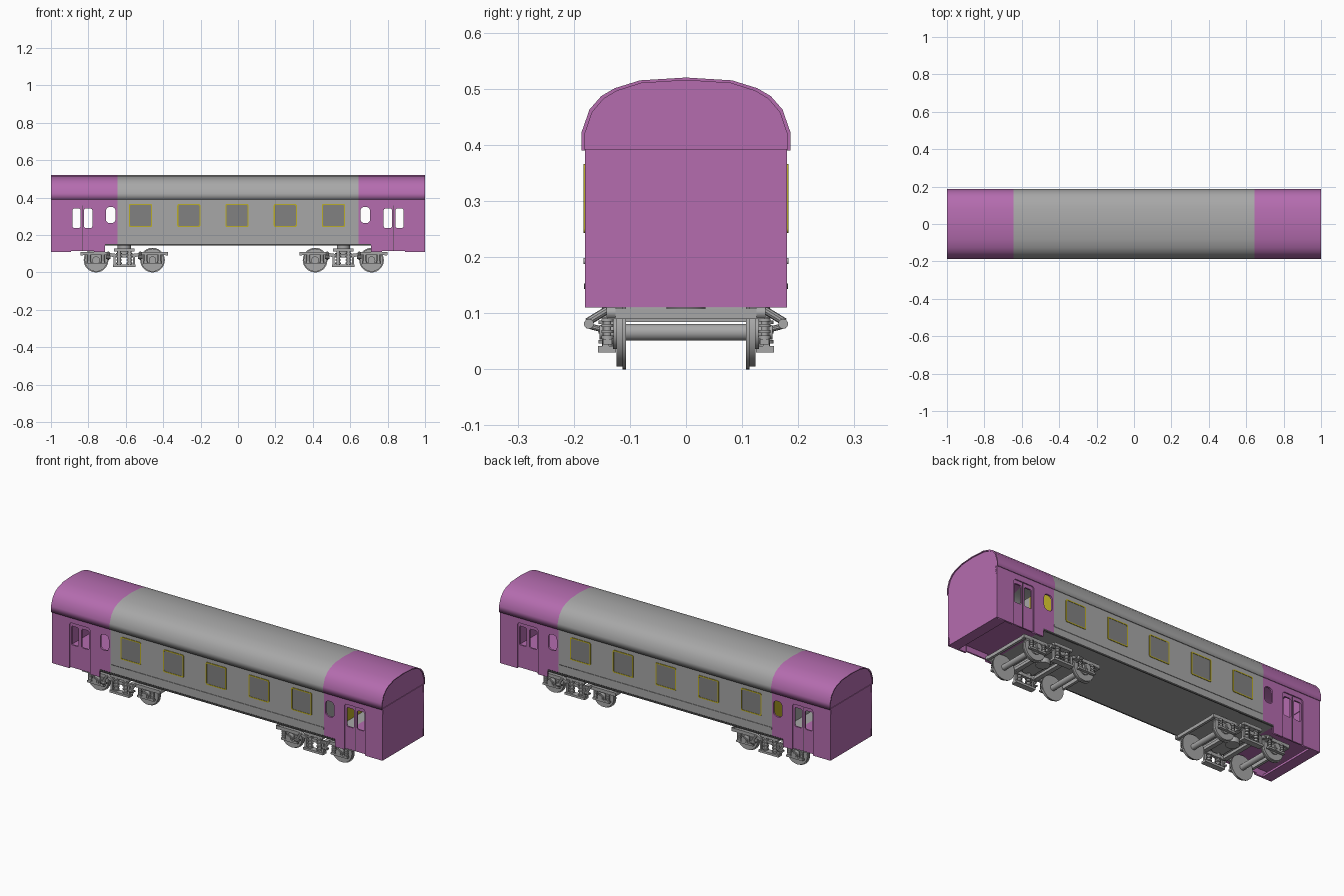
import bpy, bmesh, math
from mathutils import Matrix, Vector

cube = bpy.data.objects.get("Cube")
if cube:
    bpy.data.objects.remove(cube, do_unlink=True)


def material(name, rgb):
    m = bpy.data.materials.new(name)
    m.use_nodes = True
    m.diffuse_color = (*rgb, 1)
    m.node_tree.nodes["Principled BSDF"].inputs["Base Color"].default_value = (*rgb, 1)
    return m


PURPLE = material("purple paint", (0.46, 0.15, 0.43))
GREY = material("light grey", (0.39, 0.39, 0.39))
PANE = material("window grey", (0.22, 0.22, 0.22))
YELLOW = material("yellow trim", (0.5, 0.42, 0.02))
DARK = material("dark grey", (0.06, 0.06, 0.06))


def add(name, bm, mat, smooth=False):
    bmesh.ops.recalc_face_normals(bm, faces=bm.faces)
    me = bpy.data.meshes.new(name)
    bm.to_mesh(me)
    bm.free()
    me.materials.append(mat)
    ob = bpy.data.objects.new(name, me)
    bpy.context.collection.objects.link(ob)
    if smooth:
        bpy.context.view_layer.objects.active = ob
        ob.select_set(True)
        bpy.ops.object.shade_smooth_by_angle(angle=math.radians(35))
        ob.select_set(False)
    return ob


def box(name, x, y, z, mat):
    bm = bmesh.new()
    bmesh.ops.create_cube(bm, size=1)
    for v in bm.verts:
        v.co = [a[0] + (c + 0.5) * (a[1] - a[0]) for a, c in zip((x, y, z), v.co)]
    return add(name, bm, mat)


def rod(name, parts, mat, sides=24):
    """Cylinders given as (start, end, radius), joined in one object."""
    bm = bmesh.new()
    for a, b, r in parts:
        a, b = Vector(a), Vector(b)
        turn = (b - a).to_track_quat("Z", "Y").to_matrix().to_4x4()
        bmesh.ops.create_cone(bm, cap_ends=True, segments=sides, radius1=r, radius2=r,
                              depth=(b - a).length,
                              matrix=Matrix.Translation((a + b) / 2) @ turn)
    return add(name, bm, mat, True)


def plate(name, loops, axis, lo, hi, mat):
    """Flat outline with holes, extruded along x or y between lo and hi."""
    cu = bpy.data.curves.new(name, "CURVE")
    cu.dimensions, cu.fill_mode = "2D", "BOTH"
    cu.extrude = abs(hi - lo) / 2
    for pts in loops:
        sp = cu.splines.new("POLY")
        sp.points.add(len(pts) - 1)
        for p, (u, v) in zip(sp.points, pts):
            p.co = (u, v, 0, 1)
        sp.use_cyclic_u = True
    tmp = bpy.data.objects.new(name, cu)
    bpy.context.collection.objects.link(tmp)
    bpy.context.view_layer.update()
    me = bpy.data.meshes.new_from_object(tmp)
    bm = bmesh.new()
    bm.from_mesh(me)
    bpy.data.objects.remove(tmp)
    bpy.data.curves.remove(cu)
    bpy.data.meshes.remove(me)
    mid = (lo + hi) / 2
    for v in bm.verts:
        u, w, d = v.co
        v.co = (u, mid + d, w) if axis == "y" else (mid + d, u, w)
    bmesh.ops.remove_doubles(bm, verts=bm.verts, dist=0.00002)
    return add(name, bm, mat)


def rounded(x0, x1, z0, z1, r, n=4):
    pts = []
    corners = ((x1 - r, z1 - r), (x0 + r, z1 - r), (x0 + r, z0 + r), (x1 - r, z0 + r))
    for k, (cx, cz) in enumerate(corners):
        for i in range(n + 1):
            a = math.pi / 2 * (k + i / n)
            pts.append((cx + r * math.cos(a), cz + r * math.sin(a)))
    return pts


def rect(x0, x1, z0, z1):
    return [(x0, z0), (x1, z0), (x1, z1), (x0, z1)]


def flip(pts, s):
    return [(s * u, v) for u, v in pts]


# Roof shell: one profile, three coloured lengths
half = [(0.186, 0.39), (0.186, 0.423), (0.172, 0.463), (0.151, 0.487),
        (0.127, 0.501), (0.082, 0.515), (0, 0.52)]
arch = half + flip(half[-2::-1], -1)
inner = [(u * 0.972, v - 0.005 if v > 0.4 else v) for u, v in arch]
shell = arch + inner[::-1]
plate("roof_middle", [shell], "x", -0.645, 0.645, GREY)
for s in (1, -1):
    plate("roof_end", [shell], "x", s * 0.645, s, PURPLE)
    plate("end_arch", [inner], "x", s * 0.985, s * 0.996, PURPLE)
    box("end_wall", sorted((s * 0.988, s * 0.999)), (-0.18, 0.18), (0.11, 0.393), PURPLE)

# Side walls, doors and windows
end_outline = [(0.645, 0.392), (0.999, 0.392), (0.999, 0.11), (0.893, 0.11), (0.893, 0.35),
               (0.885, 0.36), (0.777, 0.36), (0.769, 0.35), (0.769, 0.11),
               (0.711, 0.11), (0.711, 0.145), (0.645, 0.145)]
oval = rounded(0.655, 0.706, 0.264, 0.35, 0.02)
for side in (1, -1):
    def wall(name, loops, near, far, mat):
        lo, hi = sorted((side * near, side * far))
        plate(name, loops, "y", lo, hi, mat)

    wall("side_wall", [rect(-0.645, 0.645, 0.145, 0.392)], 0.17, 0.18, GREY)
    wall("side_moulding", [rect(-0.645, 0.645, 0.188, 0.198)], 0.18, 0.183, GREY)
    wall("sill_strip", [rect(-0.711, 0.711, 0.143, 0.153)], 0.178, 0.182, DARK)
    for s in (1, -1):
        wall("end_side_wall", [flip(end_outline, s), flip(oval, s)], 0.17, 0.18, PURPLE)
        panes = [rounded(0.779, 0.823, 0.238, 0.341, 0.008),
                 rounded(0.842, 0.885, 0.238, 0.341, 0.008)]
        wall("door", [flip(p, s) for p in [rect(0.765, 0.897, 0.115, 0.362)] + panes],
             0.166, 0.174, PURPLE)
        wall("door_seam", [rect(s * 0.833 - 0.001, s * 0.833 + 0.001, 0.115, 0.358)],
             0.174, 0.1745, DARK)
    for i in range(5):
        c = -0.521 + 0.258 * i
        hole = rounded(c - 0.056, c + 0.056, 0.249, 0.36, 0.006)
        frame = rounded(c - 0.062, c + 0.062, 0.243, 0.366, 0.008)
        wall("window_frame", [frame, hole], 0.179, 0.183, YELLOW)
        wall("window_pane", [hole], 0.179, 0.1815, PANE)

# Floor, end floors, end beams and inner bulkheads
box("floor", (-0.711, 0.711), (-0.178, 0.178), (0.145, 0.155), GREY)
for s in (1, -1):
    box("end_floor", sorted((s * 0.711, s * 0.99)), (-0.172, 0.172), (0.145, 0.155), PURPLE)
    box("end_beam", sorted((s * 0.94, s * 0.99)), (-0.172, 0.172), (0.11, 0.122), PURPLE)
    span = sorted((s * 0.635, s * 0.645))
    box("bulkhead_back", span, (0, 0.17), (0.155, 0.43), YELLOW)
    box("bulkhead_front", span, (-0.17, 0), (0.155, 0.43), GREY)


# Four-wheel bogie centred at x
def bogie(x):
    for s in (1, -1):
        ax = x + s * 0.151
        parts = [((ax, -0.115, 0.066), (ax, 0.115, 0.066), 0.015)]
        for t in (1, -1):
            for y0, y1, r in ((0.107, 0.113, 0.066), (0.113, 0.124, 0.061),
                              (0.124, 0.13, 0.03), (0.13, 0.15, 0.02), (0.15, 0.154, 0.013)):
                parts.append(((ax, t * y0, 0.066), (ax, t * y1, 0.066), r))
        rod("wheelset", parts, GREY, 28)
        box("end_crossbeam", sorted((x + s * 0.22, x + s * 0.234)), (-0.14, 0.14),
            (0.09, 0.108), GREY)
        box("transom", sorted((x + s * 0.05, x + s * 0.075)), (-0.135, 0.135),
            (0.084, 0.1), GREY)
    # Side frame with a dropped middle, springs and dampers on each side
    top = [(0.235, 0.092), (0.235, 0.11), (0.085, 0.11), (0.06, 0.098)]
    low = [(0.055, 0.08), (0.085, 0.092)]
    outline = top + flip(top[::-1], -1) + flip(low[::-1], -1)[::-1] + low
    outline = top + flip(top[::-1], -1) + flip(low[::-1], -1) + low
    for t in (1, -1):
        lo, hi = sorted((t * 0.126, t * 0.142))
        plate("side_frame", [[(x + u, v) for u, v in outline]], "y", lo, hi, GREY)
        box("spring_plank", (x - 0.06, x + 0.06), sorted((t * 0.125, t * 0.157)),
            (0.03, 0.042), GREY)
        springs = []
        for dx, r, z0, z1 in ((-0.028, 0.016, 0.042, 0.112), (0.028, 0.016, 0.042, 0.112),
                              (-0.188, 0.011, 0.05, 0.092), (-0.114, 0.011, 0.05, 0.092),
                              (0.114, 0.011, 0.05, 0.092), (0.188, 0.011, 0.05, 0.092)):
            px, py = x + dx, t * 0.14
            springs.append(((px, py, z0), (px, py, z1), r * 0.6))
            for k in range(4):
                z = z0 + (z1 - z0) * k / 4 + 0.004
                springs.append(((px, py, z), (px, py, z + 0.006), r))
        rod("springs", springs, GREY, 12)
        for s in (1, -1):
            ax = x + s * 0.151
            box("axlebox_arm", (ax - 0.05, ax + 0.05), sorted((t * 0.132, t * 0.148)),
                (0.044, 0.054), GREY)
            box("hanger", (x + s * 0.052 - 0.006, x + s * 0.052 + 0.006),
                sorted((t * 0.137, t * 0.149)), (0.036, 0.09), GREY)
            dx = x + s * 0.085
            rod("damper", [((dx, t * 0.14, 0.106), (dx, t * 0.176, 0.084), 0.007),
                           ((dx - 0.012, t * 0.173, 0.081), (dx + 0.012, t * 0.173, 0.081), 0.009),
                           ((dx, t * 0.176, 0.078), (dx, t * 0.145, 0.07), 0.005)], GREY, 10)
    box("bolster", (x - 0.055, x + 0.055), (-0.152, 0.152), (0.112, 0.128), GREY)
    rod("pivot", [((x, 0, 0.085), (x, 0, 0.147), 0.035)], GREY)


bogie(-0.608)
bogie(0.563)
